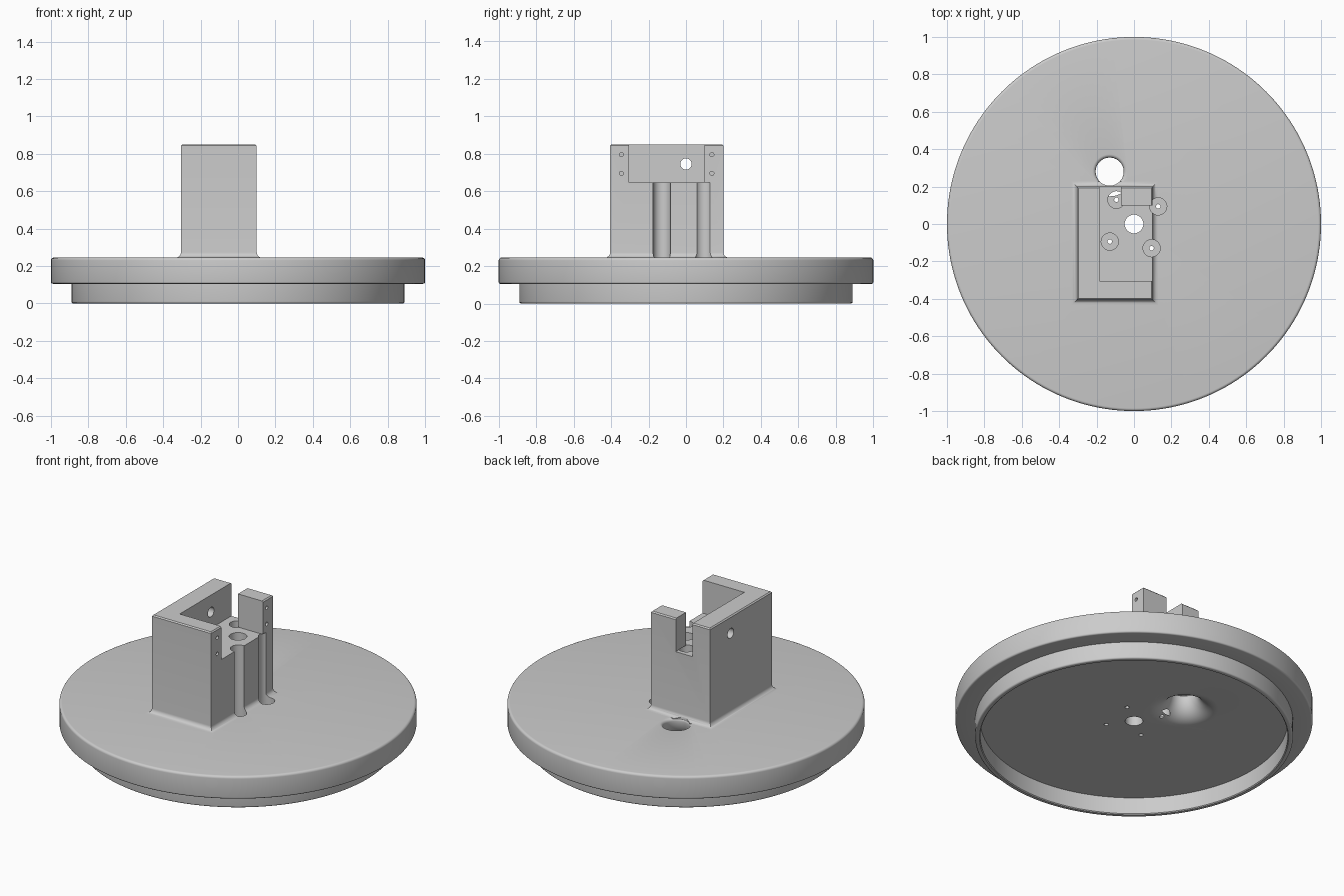
import bpy, bmesh, math

cube = bpy.data.objects.get("Cube")
if cube:
    bpy.data.objects.remove(cube, do_unlink=True)

grey = bpy.data.materials.new("light_grey")
grey.use_nodes = True
grey.diffuse_color = (0.6, 0.6, 0.6, 1)
grey.node_tree.nodes["Principled BSDF"].inputs["Base Color"].default_value = (0.6, 0.6, 0.6, 1)

TOP, CEILING, FLOOR = 0.245, 0.107, 0.645     # disc top, underside recess, pocket floor
HOLE = (-0.13, 0.28)                          # cable hole centre
HOLE_R, FLARE, LIP = 0.075, 0.12, 0.018


def make(name, bm):
    bmesh.ops.remove_doubles(bm, verts=bm.verts, dist=1e-5)
    bmesh.ops.recalc_face_normals(bm, faces=bm.faces)
    mesh = bpy.data.meshes.new(name)
    bm.to_mesh(mesh)
    bm.free()
    obj = bpy.data.objects.new(name, mesh)
    bpy.context.collection.objects.link(obj)
    mesh.materials.append(grey)
    return obj


def lathe(name, profile, centre=(0, 0), steps=64):
    """Revolve (radius, z) points about a vertical axis."""
    bm = bmesh.new()
    cx, cy = centre
    verts = [bm.verts.new((cx + r, cy, z)) for r, z in profile]
    edges = [bm.edges.new(pair) for pair in zip(verts, verts[1:])]
    bmesh.ops.spin(bm, geom=verts + edges, cent=(cx, cy, 0), axis=(0, 0, 1),
                   angle=math.tau, steps=steps, use_merge=True)
    return make(name, bm)


def pin(centre, r, z0, z1, steps=40):
    return lathe("cutter", [(0, z0), (r, z0), (r, z1), (0, z1)], centre, steps)


def cross_pin(y, z, r, x0, x1):
    obj = pin((0, 0), r, x0, x1, 24)
    obj.rotation_euler = (0, math.pi / 2, 0)
    obj.location = (0, y, z)
    return obj


def loft(name, rings):
    """Skin a stack of closed rings and cap both ends."""
    bm = bmesh.new()
    rows = [[bm.verts.new(p) for p in ring] for ring in rings]
    n = len(rows[0])
    for low, high in zip(rows, rows[1:]):
        for i in range(n):
            j = (i + 1) % n
            bm.faces.new((low[i], low[j], high[j], high[i]))
    bm.faces.new(rows[0])
    bm.faces.new(rows[-1])
    return make(name, bm)


def cut(target, cutters):
    bpy.context.view_layer.objects.active = target
    for c in cutters:
        c.hide_render = True
        mod = target.modifiers.new("cut", "BOOLEAN")
        mod.operation, mod.solver, mod.object = "DIFFERENCE", "EXACT", c
        bpy.ops.object.modifier_apply(modifier=mod.name)
        bpy.data.objects.remove(c, do_unlink=True)


def arc(cx, cz, r, a0, a1, n=10):
    angles = [math.radians(a0 + (a1 - a0) * i / n) for i in range(n + 1)]
    return [(cx + r * math.cos(a), cz + r * math.sin(a)) for a in angles]


# Four screw positions on a turned square
screws = [(0.16 * math.cos(a), 0.16 * math.sin(a))
          for a in (math.radians(36 + 90 * k) for k in range(4))]


def screw_cutters():
    return ([pin(p, 0.046, 0.125, FLOOR + 0.001) for p in screws]
            + [pin(p, 0.012, 0.05, 0.2, 20) for p in screws]
            + [pin((0, 0), 0.05, 0.05, 0.7)])


# Stepped round base with a hollow underside
profile = ([(0, CEILING), (0.86, CEILING), (0.86, 0.005), (0.865, 0)]
           + arc(0.88, 0.01, 0.01, -90, 0, 4)
           + [(0.89, 0.105)]
           + arc(0.99, 0.115, 0.01, -90, 0, 4)
           + arc(0.985, TOP - 0.015, 0.015, 0, 90, 5)
           + [(0, TOP)])
base_disc = lathe("base_disc", profile, steps=160)

# Cable hole: wide flare below, small lip above
flare = ([(0, 0.06), (HOLE_R + FLARE, 0.06)]
         + arc(HOLE_R + FLARE, CEILING + FLARE, FLARE, 270, 180, 14)
         + arc(HOLE_R + LIP, TOP - LIP, LIP, 180, 90, 6)
         + [(HOLE_R + LIP, 0.3), (0, 0.3)])
cut(base_disc, [lathe("cutter", flare, HOLE)] + screw_cutters())

# Tower block with filleted foot and softened top edge
X0, X1, Y0, Y1 = -0.305, 0.1, -0.405, 0.2


def rectangle(grow, z):
    return [(X0 - grow, Y0 - grow, z), (X1 + grow, Y0 - grow, z),
            (X1 + grow, Y1 + grow, z), (X0 - grow, Y1 + grow, z)]


foot = arc(0.028, TOP + 0.028, 0.028, 270, 180, 7)
tower = loft("tower", [rectangle(0.028, TOP - 0.004)]
             + [rectangle(g, z) for g, z in foot]
             + [rectangle(0, 0.843), rectangle(-0.007, 0.85)])

# L-shaped pocket leaving two walls and a corner post
pocket = [(-0.185, -0.305), (0.3, -0.305), (0.3, 0.1),
          (-0.07, 0.1), (-0.07, 0.4), (-0.185, 0.4)]
pocket_cutter = loft("cutter", [[(x, y, z) for x, y in pocket] for z in (FLOOR, 1)])
side_holes = [cross_pin(y, z, 0.011, 0.02, 0.2)
              for y in (-0.345, 0.138) for z in (0.695, 0.795)]
cut(tower, [pocket_cutter, pin(HOLE, HOLE_R, 0.1, 0.5),
            cross_pin(0, 0.745, 0.03, -0.4, -0.1)] + side_holes + screw_cutters())

# Smooth the curved walls, keep the edges crisp
for obj in (base_disc, tower):
    bpy.ops.object.select_all(action="DESELECT")
    obj.select_set(True)
    bpy.context.view_layer.objects.active = obj
    bpy.ops.object.shade_smooth_by_angle(angle=math.radians(35))
